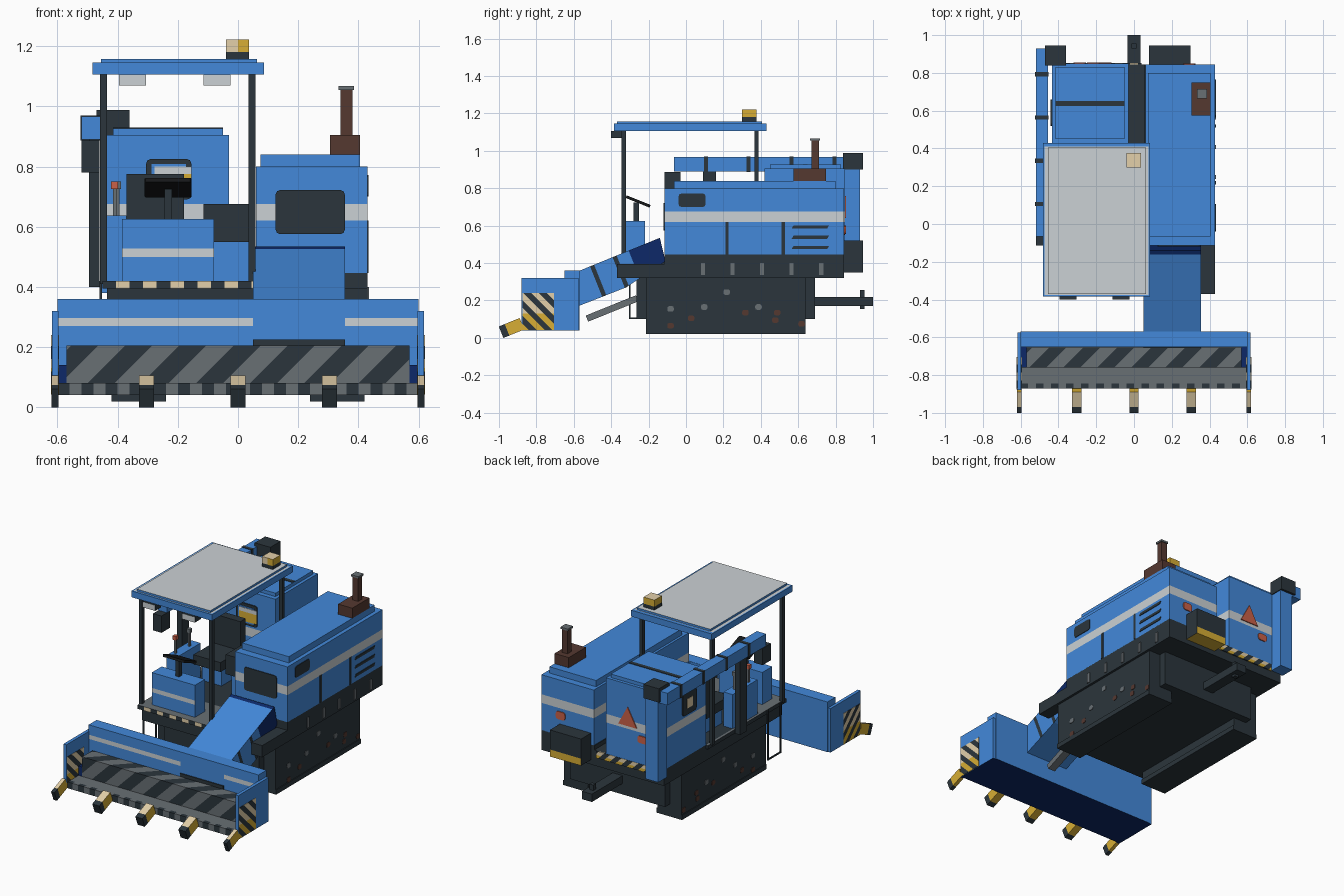
import bpy, bmesh, math
from mathutils import Vector, Matrix

if "Cube" in bpy.data.objects:
    bpy.data.objects.remove(bpy.data.objects["Cube"])


def material(name, r, g, b):
    m = bpy.data.materials.new(name)
    m.use_nodes = True
    m.diffuse_color = (r, g, b, 1)
    m.node_tree.nodes["Principled BSDF"].inputs["Base Color"].default_value = (r, g, b, 1)
    return m


blue = material("machine blue", .056, .25, .7)
navy = material("navy", .004, .022, .14)
dark = material("dark steel", .024, .036, .045)
black = material("black", .008, .009, .01)
grey = material("worn grey", .14, .16, .175)
light = material("light grey", .6, .64, .66)
cream = material("cream", .77, .63, .4)
yellow = material("yellow", .68, .42, .035)
brown = material("rust brown", .09, .04, .03)
red = material("signal red", .6, .12, .065)


def make(name, bm, mat):
    bmesh.ops.recalc_face_normals(bm, faces=bm.faces[:])
    mesh = bpy.data.meshes.new(name)
    bm.to_mesh(mesh)
    bm.free()
    mesh.materials.append(mat)
    obj = bpy.data.objects.new(name, mesh)
    bpy.context.collection.objects.link(obj)
    return obj


def box(name, x, y, z, mat, tilt=0, radius=0, axis=0):
    """Box from three ranges; tilt turns it about x, radius rounds edges along axis."""
    bm = bmesh.new()
    bmesh.ops.create_cube(bm, size=1)
    ranges = (x, y, z)
    bmesh.ops.scale(bm, verts=bm.verts, vec=[b - a for a, b in ranges])
    if radius:
        edges = [e for e in bm.edges if abs((e.verts[0].co - e.verts[1].co).normalized()[axis]) > .9]
        bmesh.ops.bevel(bm, geom=edges, offset=radius, segments=2, profile=.5, affect='EDGES')
    centre = Vector([(a + b) / 2 for a, b in ranges])
    bm.transform(Matrix.Translation(centre) @ Matrix.Rotation(math.radians(tilt), 4, 'X'))
    return make(name, bm, mat)


def prism(name, points, axis, lo, hi, mat):
    """Extrude a flat outline along an axis (0 = x, 1 = y)."""
    bm = bmesh.new()
    verts = [bm.verts.new((lo, p, q) if axis == 0 else (p, lo, q)) for p, q in points]
    face = bm.faces.new(verts)
    moved = bmesh.ops.extrude_face_region(bm, geom=[face])["geom"]
    step = Vector((hi - lo, 0, 0) if axis == 0 else (0, hi - lo, 0))
    bmesh.ops.translate(bm, verts=[v for v in moved if isinstance(v, bmesh.types.BMVert)], vec=step)
    return make(name, bm, mat)


def paint(obj, rule, cuts=()):
    """Cut along planes (direction, offset), then colour faces by rule(centre, normal)."""
    bm = bmesh.new()
    bm.from_mesh(obj.data)
    for d, offset in cuts:
        d = Vector(d)
        bmesh.ops.bisect_plane(bm, geom=bm.verts[:] + bm.edges[:] + bm.faces[:], dist=1e-5,
                               plane_co=d * offset / d.length_squared, plane_no=d)
    bm.normal_update()
    mats = obj.data.materials
    for f in bm.faces:
        m = rule(f.calc_center_median(), f.normal)
        if m.name not in mats:
            mats.append(m)
        f.material_index = mats.find(m.name)
    bm.to_mesh(obj.data)
    bm.free()


def stripes(obj, d, step, rule, extra=()):
    """Bands across direction d; rule(centre, normal, odd) picks the colour."""
    d = Vector(d)
    spans = [v.co.dot(d) for v in obj.data.vertices]
    cuts = [(d, k * step) for k in range(math.ceil(min(spans) / step), math.floor(max(spans) / step) + 1)]
    paint(obj, lambda c, n: rule(c, n, math.floor(c.dot(d) / step) % 2), cuts + list(extra))


X, Y, Z = Matrix.Identity(3)


def belt(obj, lo, hi, rule=lambda n: abs(n.z) < .5, extra=()):
    """Light band around a body between two heights."""
    paint(obj, lambda c, n: light if lo < c.z < hi and rule(n) else navy if n.z < -.5 else blue,
          [(Z, lo), (Z, hi), *extra])


# Header: wall with sloping feeder mouth, floor, drum, end plates and teeth
wall = box("header_wall", (-.6, .6), (-.65, -.57), (.04, .36), blue)
belt(wall, .27, .297, lambda n: n.y < -.5, [(X, .05), (X, .355), (Z, .225), (Z, .335)])
bm = bmesh.new()
bm.from_mesh(wall.data)
mouth = [f for f in bm.faces if f.normal.y < -.5 and .05 < f.calc_center_median().x < .355
         and .225 < f.calc_center_median().z < .335]
for f in mouth:
    f.material_index = wall.data.materials.find(blue.name)
moved = bmesh.ops.extrude_face_region(bm, geom=mouth)["geom"]
for v in moved:
    if isinstance(v, bmesh.types.BMVert):
        v.co.y += (.335 - v.co.z) * .5
bm.to_mesh(wall.data)
bm.free()
box("feeder_lip", (.05, .355), (-.656, -.65), (.203, .226), dark)
stripes(box("header_floor", (-.6, .6), (-.87, -.6), (.04, .08), grey), X, .04,
        lambda c, n, odd: navy if n.z < -.5 else dark if odd and c.y < -.845 else grey, [(Y, -.845)])
stripes(box("drum", (-.57, .57), (-.76, -.655), (.08, .205), dark), (1, -1, -1), .09,
        lambda c, n, odd: grey if odd else dark)
for s in (-1, 1):
    end = box("header_end", sorted((s * .597, s * .618)), (-.88, -.575), (.04, .32), blue)
    paint(end, lambda c, n: navy if n.z < -.5 else blue)
    box("inner_guard", sorted((s * .57, s * .597)), (-.76, -.65), (.08, .14), navy)
    for x in (.596, .619):
        plate = box("hazard_plate", (s * x - .002, s * x + .002), (-.875, -.705), (.042, .24), cream)
        stripes(plate, (0, 1, 1), .042,
                lambda c, n, odd: dark if odd else cream if c.z > .13 else yellow, [(Z, .13)])
for i in range(-2, 3):
    w = .012 if abs(i) == 2 else .025
    x = i * .304
    tooth = box("tooth", (x - w, x + w), (-.993, -.873), (.02, .086), yellow, tilt=22)
    along = Vector((0, math.cos(math.radians(22)), math.sin(math.radians(22))))
    tip = -.993 * along.y + .053 * along.z + .03
    paint(tooth, lambda c, n: dark if c.dot(along) < tip else cream if n.z > .5 else yellow, [(along, tip)])

# Feeder conveyor
feeder = prism("feeder", [(-.575, .17), (-.575, .357), (-.14, .535), (-.11, .41), (-.32, .27)],
               0, .05, .355, blue)
slope = Vector((0, 1, .4))
paint(feeder, lambda c, n: navy if c.dot(slope) > .05 or (abs(n.x) > .5 and c.dot(slope) > -.12)
      else dark if abs(n.x) > .5 and any(a < c.dot(slope) < a + .025 for a in (-.36, -.22)) else blue,
      [(slope, a) for a in (-.36, -.335, -.22, -.195, -.12, .05)])
box("feeder_ram", (.18, .23), (-.54, -.25), (.14, .175), grey, tilt=22)

# Undercarriage with rust and scuff spots
box("chassis", (-.335, .335), (-.265, .69), (.1, .33), dark)
spots = [(-.1, .05, brown), (.01, .09, brown), (.3, .12, brown), (.46, .08, brown), (.6, .06, brown),
         (.47, .12, brown), (-.1, .14, grey), (.08, .15, grey), (.37, .15, grey), (.2, .23, grey)]
for s in (-1, 1):
    box("track", sorted((s * .245, s * .415)), (-.215, .64), (.05, .325), dark)
    box("track_shoe", sorted((s * .24, s * .42)), (-.215, .64), (.02, .05), dark)
    for y, z, mat in spots:
        box("wear_spot", (s * .416 - .002, s * .416 + .002), (y, y + .035), (z, z + .03), mat,
            radius=.01, axis=0)
box("hitch_bar", (-.035, .035), (.65, 1), (.17, .22), dark)
box("hitch_pin", (-.014, .014), (.93, .955), (.155, .255), dark)

# Base and driver platform
box("base", (-.435, .43), (-.115, .845), (.32, .42), dark)
box("engine_base", (.055, .43), (-.115, .845), (.4, .447), dark)
box("step_fender", (.355, .43), (-.37, -.115), (.32, .395), dark)
box("platform_frame", (-.435, .05), (-.35, .1), (.32, .395), dark)
stripes(box("platform", (-.45, .05), (-.37, .42), (.395, .42), grey), X, .045,
        lambda c, n, odd: cream if n.y < -.5 and odd else grey if n.z > .5 else dark)
stripes(box("rear_hazard_strip", (-.36, .04), (.845, .852), (.375, .42), cream), (1, 0, 1), .04,
        lambda c, n, odd: dark if odd else yellow if c.z < .395 else cream, [(Z, .395)])
for i in range(5):
    y = .08 + .158 * i
    box("base_tab", (.43, .435), (y, y + .022), (.335, .4), grey)
for y in (-.305, -.18):
    box("ladder_rail", (-.46, -.452), (y, y + .008), (.1, .42), dark)
box("ladder_rung", (-.46, -.452), (-.305, -.172), (.1, .108), dark)

# Engine housing
belt(box("engine_body", (.06, .43), (-.115, .845), (.445, .8), blue), .62, .675)
box("engine_lid", (.075, .405), (-.065, .8), (.8, .84), blue)
box("front_grille", (.125, .355), (-.12, -.11), (.575, .722), dark, radius=.015, axis=1)
box("side_window", (.427, .434), (-.04, .105), (.7, .772), dark, radius=.015, axis=0)
for y in (.21, .51):
    box("panel_gap", (.427, .433), (y, y + .018), (.447, .62), dark)
for z in (.475, .53, .585):
    prism("louvre", [(.565, z), (.755, z), (.765, z + .017), (.575, z + .017)], 0, .427, .434, dark)
box("exhaust_base", (.305, .405), (.575, .748), (.84, .905), brown)
box("exhaust_pipe", (.34, .38), (.67, .71), (.9, 1.055), brown)
box("exhaust_cap", (.334, .386), (.664, .716), (1.055, 1.067), grey)
bumper = box("rear_bumper", (.08, .3), (.84, .945), (.35, .52), dark)
paint(bumper, lambda c, n: yellow if n.z < -.5 or (n.y > .5 and c.z < .395) else dark, [(Z, .395)])
box("engine_reflector", (.26, .325), (.845, .851), (.55, .6), red, radius=.015, axis=1)

# Rear cabin body
belt(box("tank_body", (-.435, -.03), (.42, .85), (.42, .905), blue), .62, .675)
box("tank_lid", (-.415, -.05), (.45, .83), (.905, .927), blue)
box("tank_lid_strap", (-.415, -.05), (.625, .65), (.925, .93), dark)
box("tank_hatch", (-.305, -.155), (.413, .421), (.69, .825), dark, radius=.015, axis=1)
box("tank_hatch_face", (-.288, -.172), (.409, .414), (.705, .808), blue)
box("warning_label_top", (-.278, -.155), (.406, .41), (.775, .8), light)
box("warning_label", (-.278, -.155), (.406, .41), (.715, .775), yellow)
box("side_hatch", (-.441, -.434), (.52, .66), (.69, .83), dark, radius=.015, axis=0)
box("side_label", (-.443, -.44), (.56, .62), (.73, .79), cream)
prism("warning_triangle", [(-.25, .64), (-.12, .64), (-.185, .76)], 1, .85, .856, red)
box("tank_reflector", (-.32, -.255), (.85, .856), (.555, .6), red, radius=.015, axis=1)

# Air duct
box("duct_riser", (-.455, -.365), (.84, .93), (.38, .905), blue)
box("duct_cap", (-.47, -.36), (.84, .945), (.9, .988), dark)
box("duct", (-.52, -.455), (-.065, .93), (.89, .967), blue)
box("duct_inlet", (-.52, -.46), (-.115, -.03), (.78, .887), dark)
for i in range(4):
    y = .095 + .229 * i
    box("duct_band", (-.523, -.452), (y, y + .022), (.887, .97), dark)
box("duct_support", (-.495, -.46), (.09, .16), (.4, .89), dark)

# Driver station
belt(box("console", (-.385, -.08), (-.32, -.22), (.42, .625), blue), .5, .527, lambda n: n.y < -.5)
box("steering_column", (-.245, -.22), (-.28, -.25), (.62, .725), dark)
box("steering_wheel", (-.31, -.155), (-.325, -.187), (.722, .737), black, tilt=-22, radius=.008, axis=2)
box("seat_base", (-.34, -.2), (.12, .3), (.42, .53), blue)
box("seat_cushion", (-.37, -.18), (.08, .32), (.53, .59), dark)
box("seat_back", (-.37, -.18), (.28, .335), (.56, .775), dark)
box("side_cabinet", (-.08, .04), (.05, .35), (.42, .555), blue)
box("side_cabinet_top", (-.115, .04), (.04, .36), (.55, .675), dark)
box("armrest", (-.435, -.37), (-.1, .15), (.42, .638), blue)
for x, y, knob in ((-.41, -.045, red), (-.4, .08, grey)):
    box("lever", (x - .006, x + .006), (y - .006, y + .006), (.63, .73), grey)
    box("lever_knob", (x - .012, x + .012), (y - .012, y + .012), (.725, .75), knob)

# Canopy with lamps and beacon
for x in (-.459, .035):
    box("front_post", (x, x + .023), (-.345, -.32), (.41, 1.11), dark)
    box("rear_post", (x, x + .023), (.365, .388), (.41, 1.11), dark)
canopy = box("canopy", (-.483, .086), (-.385, .43), (1.105, 1.145), blue)
rim = [(X, -.475), (X, .078), (Y, -.375), (Y, .41)]
paint(canopy, lambda c, n: light if n.z > .5 and -.475 < c.x < .078 and -.375 < c.y < .41 else blue, rim)
canopy_lid = box("canopy_lid", (-.455, .063), (-.37, .405), (1.145, 1.158), blue)
paint(canopy_lid, lambda c, n: light if n.z > .5 else blue)
for x in (-.395, -.115):
    lamp = box("work_lamp", (x, x + .09), (-.4, -.34), (1.07, 1.106), dark)
    paint(lamp, lambda c, n: light if n.y < -.5 else dark)
box("beacon_base", (-.04, .036), (.3, .376), (1.156, 1.18), dark)
beacon = box("beacon", (-.04, .036), (.3, .376), (1.18, 1.222), yellow)
paint(beacon, lambda c, n: cream if n.z > .5 or (c.x < 0 and n.y < -.5) else yellow, [(X, 0)])
